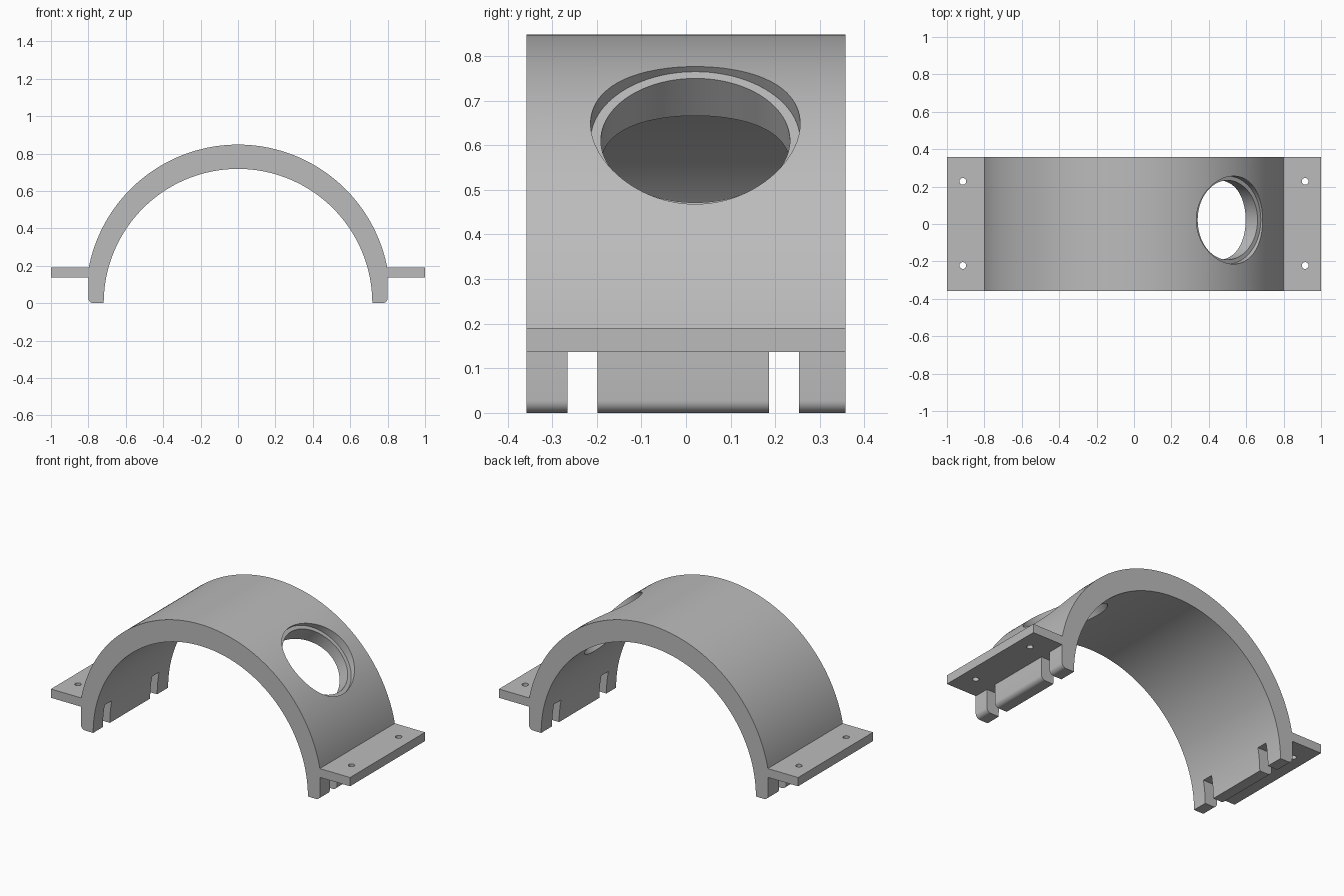
import bpy, bmesh
from math import sin, cos, asin, pi, radians
from mathutils import Matrix, Vector

cube = bpy.data.objects.get("Cube")
if cube:
    bpy.data.objects.remove(cube, do_unlink=True)

grey = bpy.data.materials.new("plain grey")
grey.use_nodes = True
colour = (0.5, 0.5, 0.5, 1)
grey.diffuse_color = colour
grey.node_tree.nodes["Principled BSDF"].inputs["Base Color"].default_value = colour

HALF_DEPTH = 0.358
INNER_R, OUTER_R, OUTER_Z = 0.718, 0.813, 0.035
LEG_X, FLANGE_LOW, FLANGE_TOP, FILLET = 0.8, 0.137, 0.19, 0.028


def make_object(name, bm):
    bmesh.ops.recalc_face_normals(bm, faces=bm.faces)
    mesh = bpy.data.meshes.new(name)
    bm.to_mesh(mesh)
    bm.free()
    mesh.materials.append(grey)
    obj = bpy.data.objects.new(name, mesh)
    bpy.context.collection.objects.link(obj)
    return obj


def arc(cx, cz, r, start, end, steps):
    angles = [start + (end - start) * i / steps for i in range(steps + 1)]
    return [(cx + r * cos(a), cz + r * sin(a)) for a in angles]


def cylinder(name, radius, start, direction, length, sides=96):
    direction = Vector(direction).normalized()
    bm = bmesh.new()
    turn = direction.to_track_quat('Z', 'Y').to_matrix().to_4x4()
    place = Matrix.Translation(Vector(start) + direction * length / 2) @ turn
    bmesh.ops.create_cone(bm, cap_ends=True, segments=sides, radius1=radius,
                          radius2=radius, depth=length, matrix=place)
    return make_object(name, bm)


def box(name, centre, size):
    bm = bmesh.new()
    bmesh.ops.create_cube(bm, size=1, matrix=Matrix.Translation(centre) @ Matrix.Diagonal((*size, 1)))
    return make_object(name, bm)


# Arch cross-section: outer arc, flanges, rounded feet, inner arc
join = asin((FLANGE_TOP - OUTER_Z) / OUTER_R)
foot = arc(LEG_X - FILLET, FILLET, FILLET, 0, -pi / 2, 7)
side = [(1, FLANGE_TOP), (1, FLANGE_LOW), (LEG_X, FLANGE_LOW)] + foot
profile = arc(0, OUTER_Z, OUTER_R, pi - join, join, 96) + side
profile += arc(0, 0, INNER_R, 0, pi, 96)
profile += [(-x, z) for x, z in reversed(side)]

bm = bmesh.new()
face = bm.faces.new([bm.verts.new((x, -HALF_DEPTH, z)) for x, z in profile])
extruded = bmesh.ops.extrude_face_region(bm, geom=[face])
bmesh.ops.translate(bm, vec=(0, 2 * HALF_DEPTH, 0),
                    verts=[v for v in extruded["geom"] if isinstance(v, bmesh.types.BMVert)])
arch = make_object("flanged_arch", bm)

# Stepped round opening on the left shoulder
tilt = radians(49)
axis = Vector((cos(tilt), 0, sin(tilt)))
origin = Vector((0, 0.021, OUTER_Z))
cutters = [
    cylinder("opening_cutter", 0.212, origin + axis * 0.4, axis, 0.6),
    cylinder("counterbore_cutter", 0.235, origin + axis * 0.763, axis, 0.2),
]

# Foot notches and bolt holes
for s in (-1, 1):
    for y in (-0.232, 0.22):
        cutters.append(box("notch_cutter", (s * 0.75, y, FLANGE_LOW / 2 - 0.05),
                           (0.2, 0.067, FLANGE_LOW + 0.1)))
    for y in (-0.222, 0.228):
        cutters.append(cylinder("bolt_cutter", 0.018, (s * 0.915, y, 0.1), (0, 0, 1), 0.15, 32))

for cutter in cutters:
    cut = arch.modifiers.new(cutter.name, 'BOOLEAN')
    cut.operation = 'DIFFERENCE'
    cut.solver = 'EXACT'
    cut.object = cutter

# Bake the cuts and remove the helpers
bpy.context.view_layer.update()
evaluated = arch.evaluated_get(bpy.context.evaluated_depsgraph_get())
result = bpy.data.meshes.new_from_object(evaluated)
arch.modifiers.clear()
arch.data = result
for cutter in cutters:
    bpy.data.objects.remove(cutter, do_unlink=True)

bpy.ops.object.select_all(action='DESELECT')
arch.select_set(True)
bpy.context.view_layer.objects.active = arch
bpy.ops.object.shade_smooth_by_angle(angle=radians(25))
